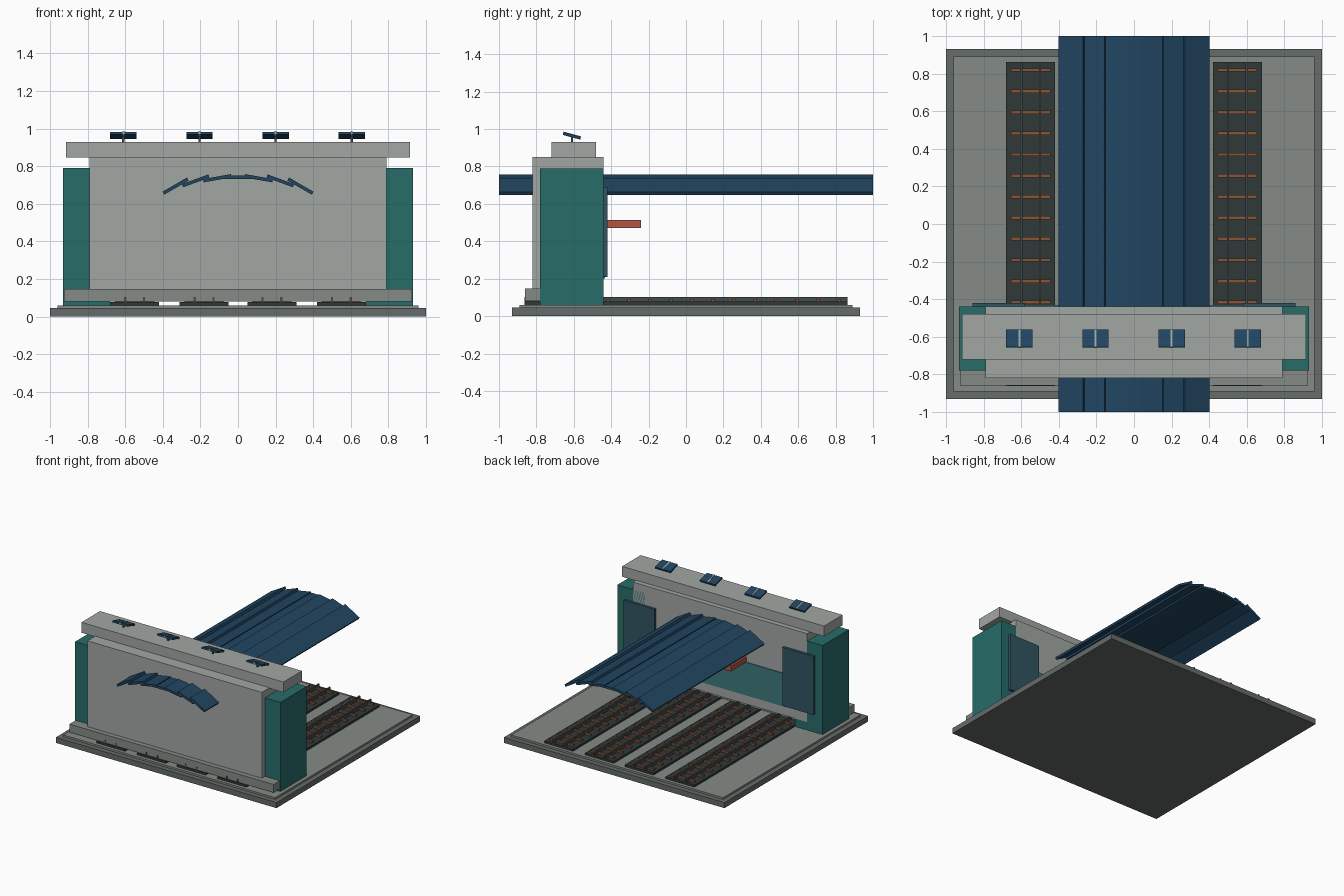
import bpy
from math import radians

if "Cube" in bpy.data.objects:
    bpy.data.objects.remove(bpy.data.objects["Cube"])


def material(name, rgb):
    m = bpy.data.materials.new(name)
    m.diffuse_color = (*rgb, 1)
    m.use_nodes = True
    m.node_tree.nodes["Principled BSDF"].inputs["Base Color"].default_value = m.diffuse_color
    return m


stone = material("stone", (0.36, 0.39, 0.37))
dark_stone = material("dark_stone", (0.13, 0.15, 0.14))
floor_grey = material("floor_grey", (0.24, 0.26, 0.24))
teal = material("teal", (0.02, 0.15, 0.14))
glass = material("glass", (0.05, 0.19, 0.2))
door_blue = material("door_blue", (0.03, 0.09, 0.12))
navy = material("navy", (0.015, 0.06, 0.12))
ballast = material("ballast", (0.03, 0.04, 0.04))
steel = material("steel", (0.06, 0.07, 0.07))
rust = material("rust", (0.25, 0.09, 0.04))
red = material("red", (0.45, 0.09, 0.06))


def box(name, x, y, z, mat, rot=(0, 0, 0)):
    """Box from (min, max) ranges, optionally turned about its centre."""
    r = (x, y, z)
    bpy.ops.mesh.primitive_cube_add(size=1, location=[(a + b) / 2 for a, b in r])
    ob = bpy.context.object
    ob.name = name
    ob.scale = [b - a for a, b in r]
    ob.rotation_euler = rot
    ob.data.materials.append(mat)
    return ob


def span(centre, width):
    return (centre - width / 2, centre + width / 2)


# Base slabs
box("base", (-1, 1), (-0.93, 0.93), (0, 0.045), dark_stone)
box("floor", (-0.96, 0.96), (-0.89, 0.89), (0.045, 0.06), floor_grey)

# Four tracks with rails and sleepers
for cx in (-0.55, -0.18, 0.18, 0.55):
    box("track_bed", span(cx, 0.26), (-0.863, 0.863), (0.06, 0.077), ballast)
    for side in (-1, 1):
        box("rail", span(cx + side * 0.05, 0.012), (-0.863, 0.863), (0.077, 0.103), steel)
    for i in range(15):
        box("sleeper", span(cx, 0.21), span(-0.753 + i * 0.1123, 0.018), (0.077, 0.092), rust)

# Main building across the tracks
box("plinth", (-0.925, 0.925), (-0.86, -0.5), (0.08, 0.147), floor_grey)
box("main_wall", (-0.79, 0.79), (-0.82, -0.44), (0.125, 0.85), stone)
box("roof_slab", (-0.915, 0.915), (-0.72, -0.48), (0.845, 0.93), stone)
box("window_band", (-0.6, 0.6), (-0.45, -0.432), (0.2, 0.47), glass)
box("awning", (-0.24, 0.24), (-0.44, -0.24), (0.47, 0.513), red)

# Side towers and rear doors
for s in (-1, 1):
    box("side_tower", span(s * 0.805, 0.25), (-0.78, -0.44), (0.06, 0.79), teal)
    box("rear_door", span(s * 0.72, 0.28), (-0.445, -0.42), (0.21, 0.69), door_blue)

# Arched canopy of overlapping slats
for x, z, tilt in ((0, 0.742, 0), (0.11, 0.736, 10), (0.225, 0.722, 20), (0.332, 0.694, 30)):
    for s in ((-1, 1) if x else (1,)):
        box("canopy_slat", span(s * x, 0.15), (-1, 1), span(z, 0.018), navy,
            (0, radians(s * tilt), 0))

# Tilted roof panels on posts
for cx in (-0.61, -0.205, 0.2, 0.605):
    tilt = (radians(-15), 0, 0)
    box("panel_post", span(cx, 0.012), span(-0.61, 0.012), (0.925, 0.965), steel)
    box("roof_panel", span(cx, 0.14), span(-0.61, 0.096), span(0.964, 0.014), navy, tilt)
    box("panel_divider", span(cx, 0.01), span(-0.61, 0.096), span(0.965, 0.018), stone, tilt)
